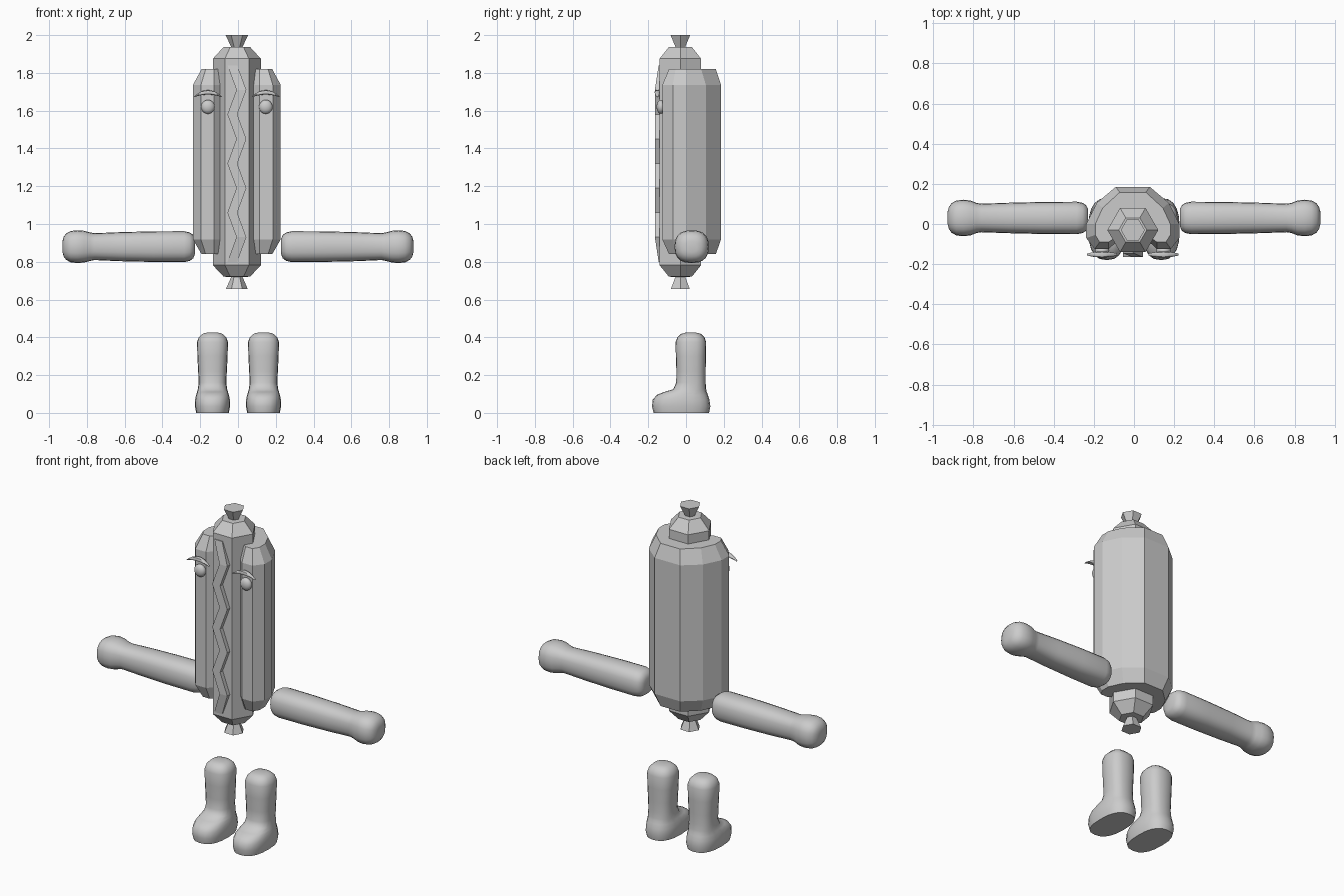
import bpy, bmesh, math
from mathutils import Vector

if "Cube" in bpy.data.objects:
    bpy.data.objects.remove(bpy.data.objects["Cube"])

CX = -0.006          # body centre line
grey = bpy.data.materials.new("plain_grey")
grey.diffuse_color = (0.6, 0.6, 0.6, 1)
grey.use_nodes = True
grey.node_tree.nodes["Principled BSDF"].inputs["Base Color"].default_value = grey.diffuse_color


def loft(name, rings, smooth=False):
    """Skin closed rings of equal length and cap both ends."""
    bm = bmesh.new()
    rows = [[bm.verts.new(p) for p in r] for r in rings]
    n = len(rows[0])
    for a, b in zip(rows, rows[1:]):
        for i in range(n):
            j = (i + 1) % n
            bm.faces.new((a[i], a[j], b[j], b[i]))
    bm.faces.new(rows[0][::-1])
    bm.faces.new(rows[-1])
    bmesh.ops.recalc_face_normals(bm, faces=bm.faces)
    me = bpy.data.meshes.new(name)
    bm.to_mesh(me)
    bm.free()
    ob = bpy.data.objects.new(name, me)
    bpy.context.collection.objects.link(ob)
    me.materials.append(grey)
    if smooth:
        bpy.ops.object.select_all(action='DESELECT')
        ob.select_set(True)
        bpy.context.view_layer.objects.active = ob
        bpy.ops.object.shade_smooth_by_angle(angle=math.radians(50))
    return ob


def rounded(ca, cb, ha, hb, n=20, power=0.8):
    """Rounded-square outline as (a, b) pairs."""
    out = []
    for i in range(n):
        t = 2 * math.pi * i / n
        c, s = math.cos(t), math.sin(t)
        out.append((ca + ha * math.copysign(abs(c) ** power, c),
                    cb + hb * math.copysign(abs(s) ** power, s)))
    return out


# Sausage: hexagonal, with a pinched knot at each end
profile = [(0.655, 0.058), (0.72, 0.030), (0.721, 0.07), (0.782, 0.127),
           (1.875, 0.127), (1.937, 0.07), (1.938, 0.030), (2.0, 0.060)]
loft("sausage", [[(CX + r * math.cos(k * math.pi / 3),
                   -0.03 + r * math.sin(k * math.pi / 3), z) for k in range(6)]
                 for z, r in profile])

# Bun: C-shaped section with bevelled ends
full = [(0.085, 0.185), (0.18, 0.105), (0.232, 0.0), (0.232, -0.07),
        (0.19, -0.125), (0.12, -0.125), (0.083, -0.09), (0.07, -0.02)]
tight = [(0.065, 0.158), (0.15, 0.08), (0.187, 0.0), (0.187, -0.055),
         (0.165, -0.09), (0.12, -0.09), (0.092, -0.07), (0.07, -0.02)]


def bun_ring(half, z):
    pts = half + [(-x, y) for x, y in reversed(half)]
    return [(CX + x, y, z) for x, y in pts]


loft("bun", [bun_ring(tight, 0.84), bun_ring(full, 0.918),
             bun_ring(full, 1.737), bun_ring(tight, 1.82)])

# Mustard: zigzag ribbon down the front
rings = []
steps = 8
for i in range(steps + 1):
    z = 0.80 + 1.04 * i / steps
    x = CX + (0.024 if i % 2 else -0.024)
    front = -0.145 if i in (0, steps) else -0.165
    rings.append([(x - 0.026, front, z), (x + 0.026, front, z),
                  (x + 0.026, -0.125, z), (x - 0.026, -0.125, z)])
loft("mustard", rings)

for side, label in ((-1, "left"), (1, "right")):
    # Eye: flattened ball
    bm = bmesh.new()
    bmesh.ops.create_uvsphere(bm, u_segments=16, v_segments=10, radius=1)
    for v in bm.verts:
        v.co = Vector((CX + side * 0.153 + v.co.x * 0.036,
                       -0.133 + v.co.y * 0.023, 1.62 + v.co.z * 0.037))
    for f in bm.faces:
        f.smooth = True
    me = bpy.data.meshes.new(label + "_eye")
    bm.to_mesh(me)
    bm.free()
    me.materials.append(grey)
    bpy.context.collection.objects.link(bpy.data.objects.new(label + "_eye", me))

    # Eyebrow: thin crescent
    rings = []
    for i in range(9):
        u = i / 4 - 1
        x = CX + side * 0.153 + 0.074 * u
        z = 1.697 - 0.024 * u * u
        h = 0.002 + 0.010 * (1 - u * u)
        rings.append([(x, -0.152 + a, z + b)
                      for a, b in rounded(0, 0, 0.003 + h, h, 8)])
    loft(label + "_eyebrow", rings, True)

    # Arm with a rounded fist: distance out, half depth, half height
    arm = [(0.228, 0.040, 0.040), (0.237, 0.062, 0.062), (0.255, 0.075, 0.075),
           (0.285, 0.081, 0.082), (0.45, 0.080, 0.081), (0.62, 0.076, 0.077),
           (0.76, 0.071, 0.071), (0.785, 0.075, 0.076), (0.815, 0.087, 0.084),
           (0.85, 0.091, 0.087), (0.885, 0.087, 0.083), (0.91, 0.073, 0.070),
           (0.923, 0.053, 0.052), (0.929, 0.030, 0.030)]
    loft(label + "_arm",
         [[(side * d, a, b) for a, b in rounded(0.03, 0.88, hy, hz)]
          for d, hy, hz in arm], True)

    # Leg and boot: height, front y, back y, half width
    leg = [(0.0, -0.172, 0.122, 0.086), (0.035, -0.18, 0.129, 0.093),
           (0.07, -0.176, 0.124, 0.092), (0.095, -0.155, 0.116, 0.087),
           (0.111, -0.115, 0.110, 0.082), (0.125, -0.068, 0.107, 0.078),
           (0.16, -0.052, 0.104, 0.073), (0.22, -0.051, 0.104, 0.076),
           (0.30, -0.054, 0.106, 0.080), (0.375, -0.055, 0.107, 0.082),
           (0.40, -0.046, 0.098, 0.073), (0.418, -0.027, 0.079, 0.055),
           (0.425, -0.002, 0.054, 0.030)]
    loft(label + "_leg",
         [[(a, b, z) for a, b in rounded(side * 0.135, (f + k) / 2, w, (k - f) / 2)]
          for z, f, k, w in leg], True)
